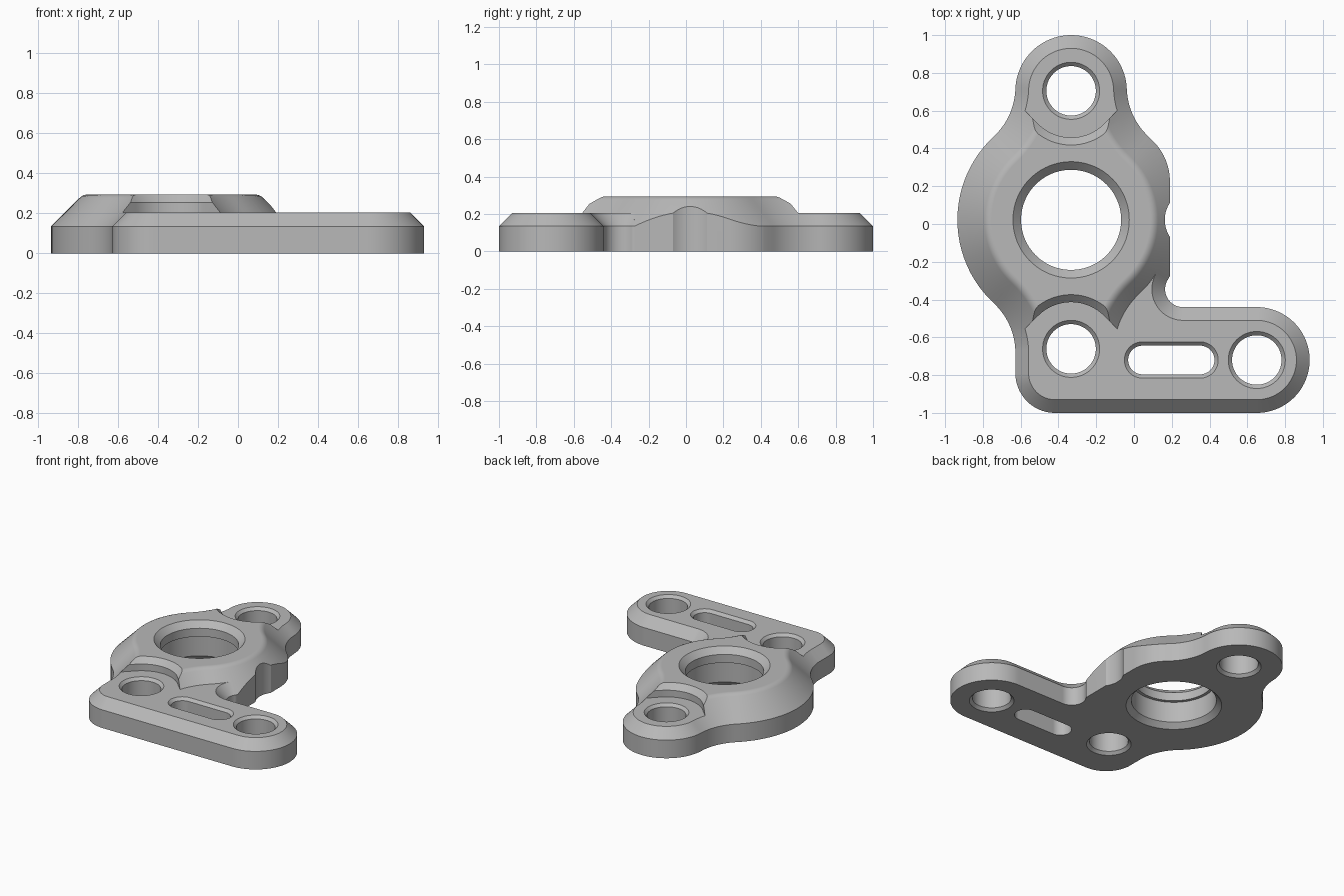
import bpy, bmesh
from math import radians, degrees, cos, sin, atan2, sqrt, ceil

if "Cube" in bpy.data.objects:
    bpy.data.objects.remove(bpy.data.objects["Cube"], do_unlink=True)

HUB_X, HUB_Y, HUB_R = -0.333, 0.022, 0.602
EAR_R, EAR_D, WAIST_R = 0.295, 0.683, 0.36
WALL_Z, PLATE_Z, HUB_Z = 0.135, 0.205, 0.295


def arc(cx, cy, r, a0, a1=None, side=1):
    """Outline points as centre, radius, angle; side 1 convex, -1 concave, 0 fixed."""
    a1 = a0 if a1 is None else a1
    n = ceil(abs(a1 - a0) / 4)
    return [(cx, cy, r, radians(a0 + (a1 - a0) * i / max(n, 1)), side) for i in range(n + 1)]


def loft(name, path, rings):
    """Solid through copies of the path, each inset by d at height z."""
    def spot(p, d):
        cx, cy, r, a, side = p
        return cx + (r - side * d) * cos(a), cy + (r - side * d) * sin(a)

    clean = []
    for p in path:
        x, y = spot(p, 0)
        if all(abs(x - u) + abs(y - v) > 1e-4 for u, v in [spot(q, 0) for q in clean]):
            clean.append(p)
    bm = bmesh.new()
    loops = [[bm.verts.new((*spot(p, d), z)) for p in clean] for d, z in rings]
    n = len(clean)
    for low, high in zip(loops, loops[1:]):
        for i in range(n):
            j = (i + 1) % n
            bm.faces.new((low[i], low[j], high[j], high[i]))
    bm.faces.new(loops[0][::-1])
    bm.faces.new(loops[-1])
    bmesh.ops.recalc_face_normals(bm, faces=bm.faces)
    mesh = bpy.data.meshes.new(name)
    bm.to_mesh(mesh)
    bm.free()
    ob = bpy.data.objects.new(name, mesh)
    bpy.context.collection.objects.link(ob)
    return ob


def combine(target, tool, operation):
    bpy.context.view_layer.objects.active = target
    mod = target.modifiers.new("combine", 'BOOLEAN')
    mod.operation, mod.solver, mod.object = operation, 'EXACT', tool
    bpy.ops.object.modifier_apply(modifier=mod.name)
    bpy.data.objects.remove(tool, do_unlink=True)


# Hub with two ears joined by concave waists
d1, d2 = HUB_R + WAIST_R, EAR_R + WAIST_R
ky = (d1 * d1 - d2 * d2 + EAR_D * EAR_D) / (2 * EAR_D)
kx = sqrt(d1 * d1 - ky * ky)
t = degrees(atan2(ky, kx))
e = degrees(atan2(ky - EAR_D, kx))
outline = []
for turn, s in ((0, 1), (180, -1)):
    outline += arc(HUB_X, HUB_Y, HUB_R, turn - t, turn + t)
    outline += arc(HUB_X + s * kx, HUB_Y + s * ky, WAIST_R, turn + t + 180, turn + e + 180, -1)
    outline += arc(HUB_X, HUB_Y + s * EAR_D, EAR_R, turn + e, turn + 180 - e)
    outline += arc(HUB_X - s * kx, HUB_Y + s * ky, WAIST_R, turn - e, turn - t, -1)
body = loft("bracket_body", outline, [
    (0, 0), (0, WALL_Z), (0.07, PLATE_Z), (0.142, 0.277),
    (0.153, 0.286), (0.166, 0.292), (0.182, HUB_Z)])

# Lowered floor around each ear hole, with a bevelled rim
for s in (1, -1):
    cy, reach, mid = HUB_Y + s * EAR_D, 0.5, -90 * s
    path = arc(HUB_X - reach, cy + s * reach, 0.247, mid - 45 * s)
    path += arc(HUB_X, cy, 0.247, mid - 45 * s, mid + 45 * s)
    path += arc(HUB_X + reach, cy + s * reach, 0.247, mid + 45 * s)
    combine(body, loft("ear_recess", path, [
        (0, PLATE_Z), (0, 0.255), (-0.055, 0.31)]), 'DIFFERENCE')

# Flat side of the hub with a rounded shoulder and a shallow notch
flat_x, round_r = 0.19, 0.3
rx = flat_x - round_r
ry = HUB_Y + sqrt((HUB_R - round_r) ** 2 - (rx - HUB_X) ** 2)
shoulder = degrees(atan2(ry - HUB_Y, rx - HUB_X))
side = arc(HUB_X, HUB_Y, 0.85, shoulder)
side += arc(rx, ry, round_r, shoulder, 0)
side += arc(0.326, HUB_Y, 0.163, 146, 214)
side += arc(flat_x, -0.35, 0, 0) + arc(0.5, -0.35, 0, 0)
combine(body, loft("side_cut", side, [(0, -0.1), (0, 0.4)]), 'DIFFERENCE')

# Low arm reaching to the left, filleted into the hub
bar_y, bar_r, fillet = -0.72, 0.28, 0.095
fy = bar_y + bar_r + fillet
fx = HUB_X + sqrt((HUB_R + fillet) ** 2 - (fy - HUB_Y) ** 2)
arm = arc(0.65, bar_y, bar_r, -90, 90)
arm += arc(fx, fy, fillet, 270, degrees(atan2(HUB_Y - fy, HUB_X - fx)), -1)
arm += arc(HUB_X, HUB_Y, 0, 0, side=0)
arm += arc(HUB_X, HUB_Y - EAR_D, EAR_R, 180)
arm += arc(-0.418, -0.79, 0.21, 180, 270)
combine(body, loft("arm", arm, [(0, 0), (0, WALL_Z), (0.07, PLATE_Z)]), 'UNION')

# Stepped main bore
combine(body, loft("bore", arc(HUB_X, HUB_Y, 0.265, 0, 360), [
    (-0.068, -0.01), (-0.022, 0.036), (-0.022, 0.19), (0, 0.19),
    (0, 0.252), (-0.055, 0.307)]), 'DIFFERENCE')

# Bolt holes, bevelled at both ends
for x, y in ((HUB_X, HUB_Y + EAR_D), (HUB_X, HUB_Y - EAR_D), (0.65, bar_y)):
    combine(body, loft("bolt_hole", arc(x, y, 0.131, 0, 360), [
        (-0.03, -0.01), (0, 0.02), (0, 0.185), (-0.03, 0.215)]), 'DIFFERENCE')

# Long slot in the arm
slot = arc(0.35, bar_y, 0.076, -90, 90) + arc(0.045, bar_y, 0.076, 90, 270)
combine(body, loft("slot", slot, [(0, -0.1), (0, 0.185), (-0.03, 0.215)]), 'DIFFERENCE')

# Grey metal and shading
metal = bpy.data.materials.new("grey_metal")
metal.use_nodes = True
grey = (0.48, 0.48, 0.48, 1)
metal.diffuse_color = grey
metal.node_tree.nodes["Principled BSDF"].inputs["Base Color"].default_value = grey
body.data.materials.clear()
body.data.materials.append(metal)
bpy.ops.object.select_all(action='DESELECT')
body.select_set(True)
bpy.context.view_layer.objects.active = body
bpy.ops.object.shade_smooth_by_angle(angle=radians(30))
weighted = body.modifiers.new("weighted_normals", 'WEIGHTED_NORMAL')
weighted.keep_sharp = True
